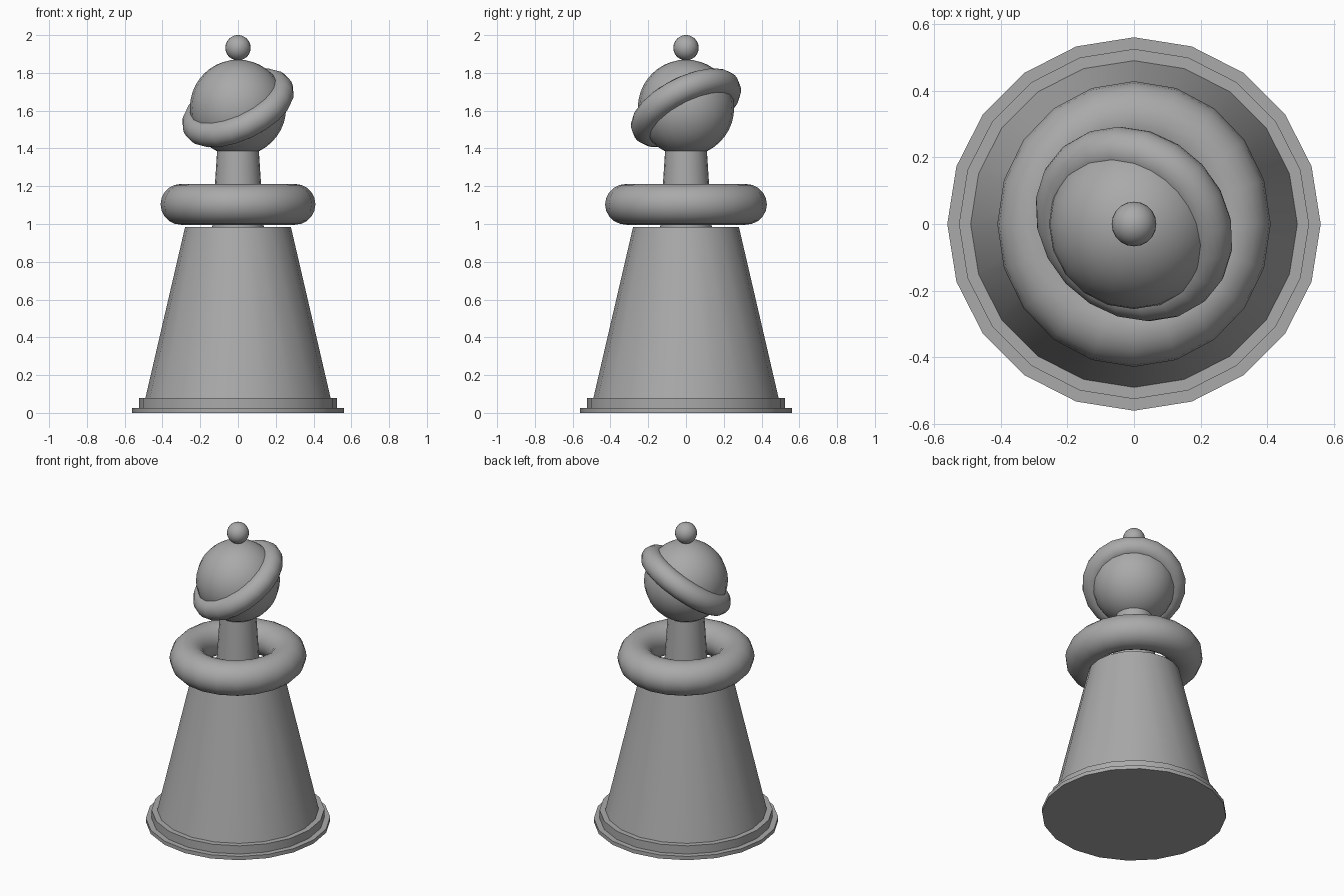
import bpy
from math import radians

SIDES = 20

cube = bpy.data.objects.get("Cube")
if cube:
    bpy.data.objects.remove(cube, do_unlink=True)

# One plain grey for the whole piece
grey = bpy.data.materials.new("plain grey")
grey.use_nodes = True
colour = (0.4, 0.4, 0.4, 1)
grey.diffuse_color = colour
grey.node_tree.nodes["Principled BSDF"].inputs["Base Color"].default_value = colour


def finish(name):
    ob = bpy.context.object
    ob.name = name
    ob.data.materials.append(grey)
    bpy.ops.object.shade_smooth_by_angle(angle=radians(35))
    return ob


def tapered(name, r_low, r_high, z_low, z_high):
    bpy.ops.mesh.primitive_cone_add(vertices=SIDES, radius1=r_low, radius2=r_high,
                                    depth=z_high - z_low,
                                    location=(0, 0, (z_low + z_high) / 2))
    return finish(name)


def ball(name, radius, z):
    bpy.ops.mesh.primitive_uv_sphere_add(segments=SIDES, ring_count=SIDES,
                                         radius=radius, location=(0, 0, z))
    return finish(name)


def ring(name, major, minor, z, tilt=(0, 0, 0)):
    bpy.ops.mesh.primitive_torus_add(major_segments=SIDES, minor_segments=SIDES,
                                     major_radius=major, minor_radius=minor,
                                     location=(0, 0, z), rotation=tilt)
    return finish(name)


# Stepped base and body
tapered("base_plate", 0.56, 0.56, 0, 0.025)
tapered("base_step", 0.525, 0.525, 0.025, 0.08)
tapered("body", 0.49, 0.28, 0.08, 0.985)

# Collar, slightly deeper than wide, around the neck
collar = ring("collar", 0.302, 0.108, 1.104)
collar.scale.y = 1.045
tapered("neck", 0.137, 0.11, 0.98, 1.4)

# Head with tilted brim and top knob
ball("head", 0.255, 1.615)
ring("tilted_brim", 0.245, 0.07, 1.615, (radians(25), radians(-25), 0))
ball("top_knob", 0.067, 1.933)
